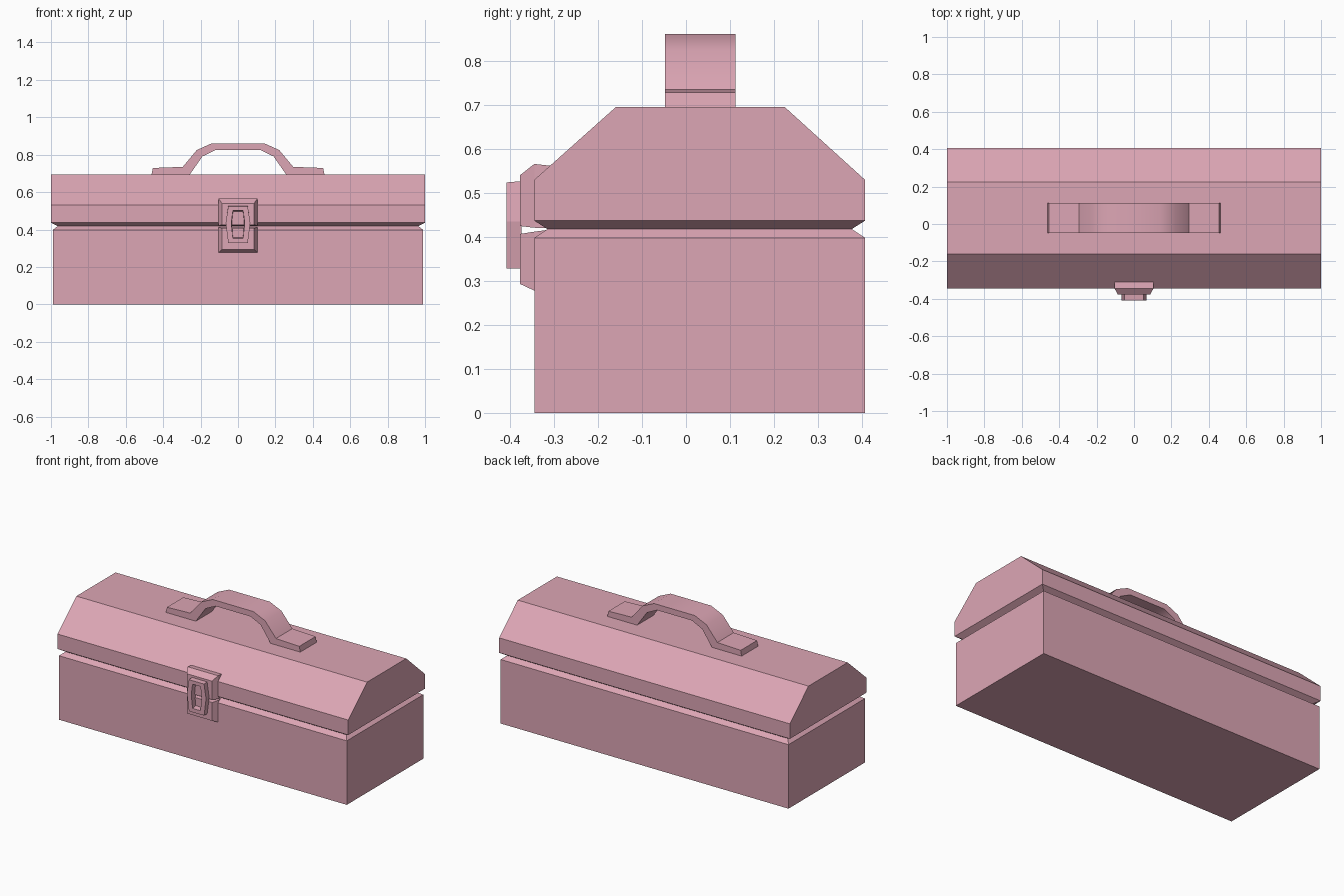
import bpy, bmesh, math
from mathutils import Vector

if "Cube" in bpy.data.objects:
    bpy.data.objects.remove(bpy.data.objects["Cube"])

paint = bpy.data.materials.new("pink_paint")
paint.diffuse_color = (0.72, 0.38, 0.46, 1)
paint.use_nodes = True
paint.node_tree.nodes["Principled BSDF"].inputs["Base Color"].default_value = paint.diffuse_color


def loft(name, loops, ring=False, smooth=0):
    """Skin matching loops; cap the ends, or close last to first for a ring."""
    bm = bmesh.new()
    rows = [[bm.verts.new(Vector(p)) for p in loop] for loop in loops]
    n = len(rows[0])
    pairs = list(zip(rows, rows[1:]))
    if ring:
        pairs.append((rows[-1], rows[0]))
    else:
        bm.faces.new(rows[0])
        bm.faces.new(rows[-1])
    for a, b in pairs:
        for i in range(n):
            j = (i + 1) % n
            bm.faces.new((a[i], a[j], b[j], b[i]))
    bmesh.ops.recalc_face_normals(bm, faces=bm.faces)
    mesh = bpy.data.meshes.new(name)
    bm.to_mesh(mesh)
    bm.free()
    mesh.materials.append(paint)
    obj = bpy.data.objects.new(name, mesh)
    bpy.context.collection.objects.link(obj)
    if smooth:
        bpy.ops.object.select_all(action='DESELECT')
        obj.select_set(True)
        bpy.context.view_layer.objects.active = obj
        bpy.ops.object.shade_smooth_by_angle(angle=math.radians(smooth))
    return obj


def flat_rect(z, x, y0, y1):
    return [(-x, y0, z), (x, y0, z), (x, y1, z), (-x, y1, z)]


def upright_rect(y, x, z0, z1):
    return [(-x, y, z0), (x, y, z0), (x, y, z1), (-x, y, z1)]


# box body with a shoulder stepping in to the seam
loft("base", [flat_rect(0, 0.99, -0.345, 0.407),
              flat_rect(0.398, 0.99, -0.345, 0.407),
              flat_rect(0.418, 0.965, -0.315, 0.377)])

# lid: undercut rim, short wall, then sloping front and back
loft("lid", [flat_rect(0.418, 0.965, -0.315, 0.377),
             flat_rect(0.437, 1.0, -0.345, 0.407),
             flat_rect(0.53, 1.0, -0.345, 0.407),
             flat_rect(0.695, 1.0, -0.16, 0.225)])

# carrying handle: half profile mirrored, extruded along y
outer = [(0.462, 0.695), (0.455, 0.729), (0.295, 0.735), (0.22, 0.825), (0.14, 0.861)]
inner = [(0.12, 0.825), (0.19, 0.791), (0.257, 0.695)]
profile = (outer + [(-x, z) for x, z in reversed(outer)]
           + [(-x, z) for x, z in reversed(inner)] + inner)
loft("handle", [[(x, y, z) for x, z in profile] for y in (-0.048, 0.113)], smooth=30)

# latch plates on the lid and on the base
loft("upper_latch_plate", [upright_rect(-0.29, 0.104, 0.42, 0.56),
                           upright_rect(-0.345, 0.104, 0.421, 0.566),
                           upright_rect(-0.378, 0.086, 0.425, 0.54)], smooth=25)
loft("lower_latch_plate", [upright_rect(-0.315, 0.104, 0.278, 0.416),
                           upright_rect(-0.345, 0.104, 0.278, 0.412),
                           upright_rect(-0.377, 0.086, 0.293, 0.407)], smooth=25)


# latch loop: six-sided frame with a slot through it
def hexagon(y, end, mid, z0, zm, z1):
    return [(-end, y, z0), (end, y, z0), (mid, y, zm),
            (end, y, z1), (-end, y, z1), (-mid, y, zm)]


loft("latch_loop", [hexagon(-0.374, 0.052, 0.066, 0.328, 0.435, 0.527),
                    hexagon(-0.408, 0.052, 0.066, 0.328, 0.435, 0.524),
                    hexagon(-0.408, 0.027, 0.036, 0.352, 0.435, 0.502),
                    hexagon(-0.374, 0.027, 0.033, 0.358, 0.435, 0.495)], ring=True)
